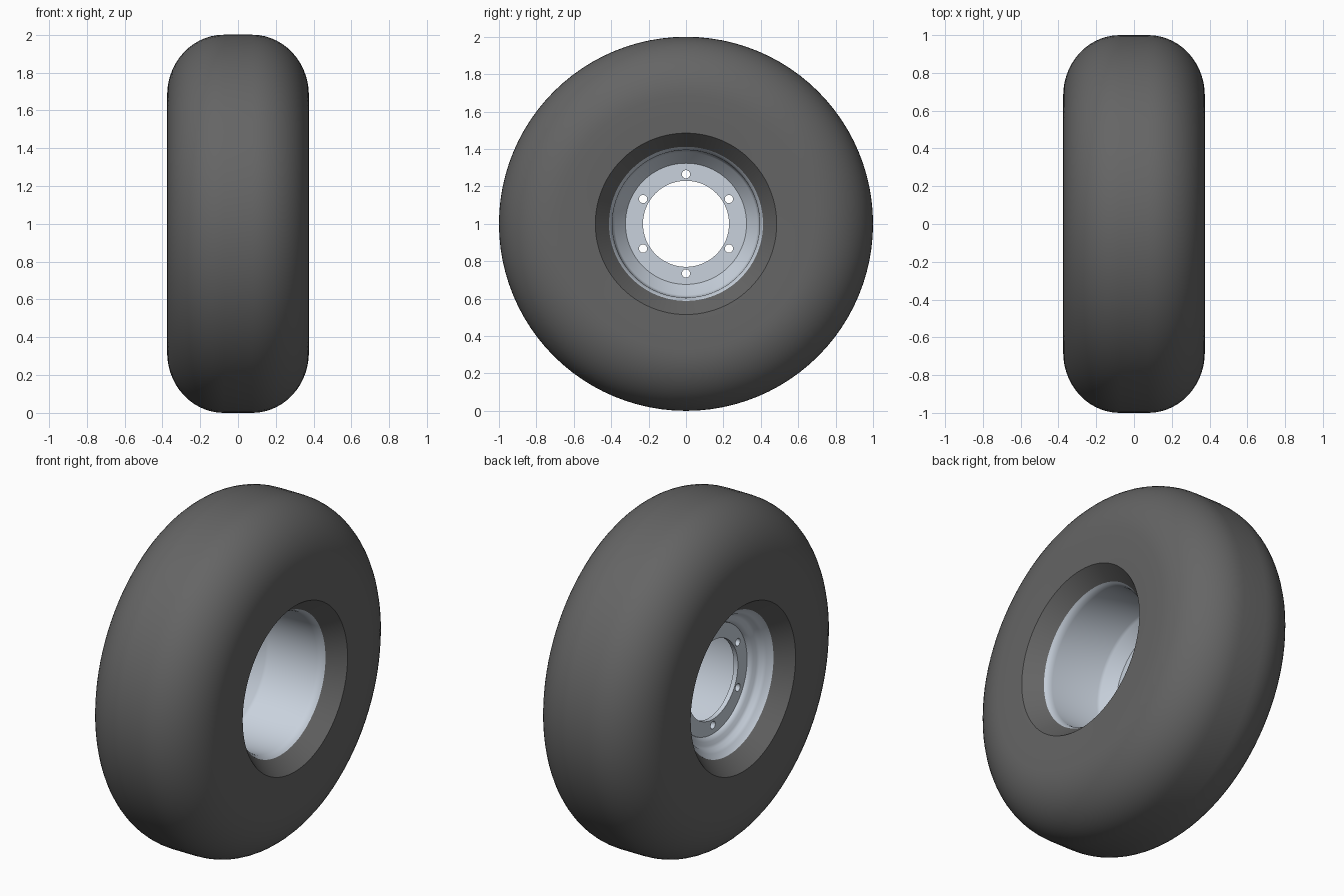
import bpy, bmesh, math

if "Cube" in bpy.data.objects:
    bpy.data.objects.remove(bpy.data.objects["Cube"])

SEG = 96
AXLE_Z = 1.0


def material(name, rgb):
    m = bpy.data.materials.new(name)
    m.diffuse_color = (*rgb, 1)
    m.use_nodes = True
    m.node_tree.nodes["Principled BSDF"].inputs["Base Color"].default_value = m.diffuse_color
    return m


rubber = material("rubber", (0.13, 0.13, 0.13))
metal = material("metal", (0.58, 0.64, 0.72))


def lathe(name, profile, mat, angle=30):
    """Revolve a closed (x, radius) profile about the axle."""
    bm = bmesh.new()
    rings = []
    for i in range(SEG):
        a = 2 * math.pi * i / SEG
        rings.append([bm.verts.new((x, r * math.sin(a), r * math.cos(a))) for x, r in profile])
    n = len(profile)
    for i in range(SEG):
        p, q = rings[i], rings[(i + 1) % SEG]
        for j in range(n):
            k = (j + 1) % n
            bm.faces.new((p[j], p[k], q[k], q[j]))
    bmesh.ops.recalc_face_normals(bm, faces=bm.faces)
    me = bpy.data.meshes.new(name)
    bm.to_mesh(me)
    bm.free()
    ob = bpy.data.objects.new(name, me)
    ob.location.z = AXLE_Z
    bpy.context.collection.objects.link(ob)
    me.materials.append(mat)
    bpy.ops.object.select_all(action='DESELECT')
    ob.select_set(True)
    bpy.context.view_layer.objects.active = ob
    bpy.ops.object.shade_smooth_by_angle(angle=math.radians(angle))
    return ob


# tire: one half profile from bead to tread, then mirrored
half = [(0.255, 0.415), (0.275, 0.41), (0.37, 0.485), (0.374, 0.58)]
for i in range(15):
    t = math.pi / 2 * i / 14
    half.append((0.075 + 0.30 * math.cos(t), 0.68 + 0.32 * math.sin(t)))
lathe("tire", half + [(-x, r) for x, r in reversed(half)], rubber)

# rim: drop-centre barrel, narrowing to the mounting plate near -x
inner = [(0.278, 0.412), (0.268, 0.405), (0.255, 0.398), (0.235, 0.394), (-0.07, 0.39),
         (-0.085, 0.382), (-0.15, 0.322), (-0.165, 0.312), (-0.185, 0.318),
         (-0.20, 0.335), (-0.208, 0.355), (-0.218, 0.368), (-0.238, 0.376),
         (-0.25, 0.387), (-0.262, 0.401), (-0.278, 0.412)]
outer = [(-0.25, 0.414), (-0.22, 0.39), (-0.195, 0.37), (-0.165, 0.335),
         (-0.08, 0.405), (0.24, 0.412)]
lathe("rim", inner + outer, metal, 40)

# mounting plate with centre opening
plate = lathe("mounting_plate",
              [(-0.175, 0.23), (-0.175, 0.318), (-0.148, 0.324), (-0.148, 0.23)], metal)

# six bolt holes cut through the plate
for i in range(6):
    a = math.pi / 3 * i
    bpy.ops.mesh.primitive_cylinder_add(
        vertices=24, radius=0.022, depth=0.15, rotation=(0, math.pi / 2, 0),
        location=(-0.16, 0.265 * math.sin(a), AXLE_Z + 0.265 * math.cos(a)))
    cutter = bpy.context.object
    cutter.name = "bolt_hole_cutter"
    cutter.hide_render = True
    mod = plate.modifiers.new("bolt_hole", 'BOOLEAN')
    mod.operation = 'DIFFERENCE'
    mod.solver = 'EXACT'
    mod.object = cutter
    bpy.context.view_layer.objects.active = plate
    bpy.ops.object.modifier_apply(modifier=mod.name)
    bpy.data.objects.remove(cutter)
